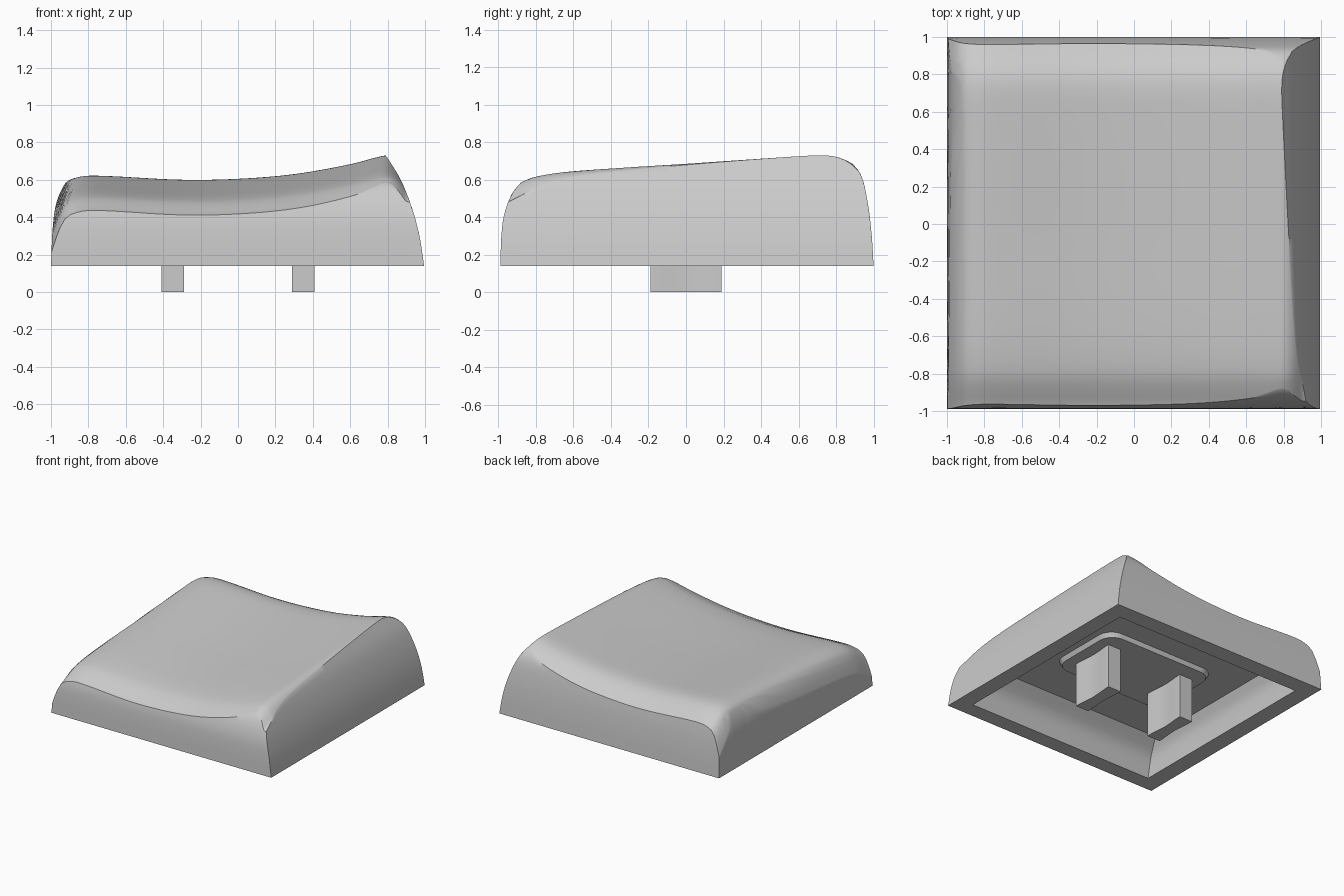
import bpy, bmesh, math

cube = bpy.data.objects.get("Cube")
if cube:
    bpy.data.objects.remove(cube, do_unlink=True)

grey = bpy.data.materials.new("plain grey")
grey.use_nodes = True
grey.diffuse_color = (0.6, 0.6, 0.6, 1)
grey.node_tree.nodes["Principled BSDF"].inputs["Base Color"].default_value = (0.6, 0.6, 0.6, 1)


def curve(points):
    """Smooth function through (input, output) points."""
    n = len(points)
    slopes = []
    for i in range(n):
        a, b = points[max(i - 1, 0)], points[min(i + 1, n - 1)]
        slopes.append((b[1] - a[1]) / (b[0] - a[0]))

    def f(t):
        t = min(max(t, points[0][0]), points[-1][0])
        i = 0
        while i < n - 2 and t > points[i + 1][0]:
            i += 1
        (x0, y0), (x1, y1) = points[i], points[i + 1]
        h = x1 - x0
        s = (t - x0) / h
        return ((1 + 2 * s) * (1 - s) ** 2 * y0 + s * (1 - s) ** 2 * h * slopes[i]
                + s * s * (3 - 2 * s) * y1 + s * s * (s - 1) * h * slopes[i + 1])
    return f


BASE = 0.14
CEILING = 0.40
STEPS = 44

# Outer wall positions by height
left = curve([(.14, -1), (.35, -.99), (.48, -.97), (.58, -.925), (.7, -.84)])
right = curve([(.14, .995), (.3, .97), (.45, .93), (.6, .87), (.7, .81), (.75, .775)])
front = curve([(.14, -.99), (.3, -.984), (.41, -.97), (.52, -.93), (.585, -.88), (.7, -.77)])
back = curve([(.14, 1), (.3, .99), (.48, .968), (.63, .93), (.7, .87), (.75, .8)])

# Height of the dished top: a profile across plus a fall along the depth
across = curve([(-1, .4), (-.97, .49), (-.93, .575), (-.87, .61), (-.77, .622), (-.3, .6),
                (0, .605), (.3, .63), (.6, .683), (.75, .722), (.8, .729), (.85, .71), (.9, .66)])
along = curve([(-1, -.2), (-.95, -.18), (-.88, -.145), (-.8, -.113), (-.6, -.085), (0, -.045),
               (.6, -.005), (.72, 0), (.8, -.008), (.87, -.035), (.93, -.075), (1, -.125)])

# Cavity wall positions by height
in_left = curve([(.14, -.86), (.3, -.84), (.4, -.79)])
in_right = curve([(.14, .86), (.3, .78), (.4, .68)])
in_front = curve([(.14, -.86), (.3, -.8), (.4, -.69)])
in_back = curve([(.14, .86), (.3, .8), (.4, .7)])


def outer(u, v, z):
    return (left(z) + (right(z) - left(z)) * u, front(z) + (back(z) - front(z)) * v, z)


def inner(u, v, z):
    return (in_left(z) + (in_right(z) - in_left(z)) * u,
            in_front(z) + (in_back(z) - in_front(z)) * v, z)


def top_height(u, v):
    z = 0.5
    for _ in range(40):
        x, y, _z = outer(u, v, z)
        z += 0.5 * (across(x) + along(y) - z)
    return z


def finish(name, bm, angle=35):
    bmesh.ops.recalc_face_normals(bm, faces=bm.faces)
    mesh = bpy.data.meshes.new(name)
    bm.to_mesh(mesh)
    bm.free()
    mesh.materials.append(grey)
    obj = bpy.data.objects.new(name, mesh)
    bpy.context.collection.objects.link(obj)
    bpy.ops.object.select_all(action='DESELECT')
    obj.select_set(True)
    bpy.context.view_layer.objects.active = obj
    bpy.ops.object.shade_smooth_by_angle(angle=math.radians(angle))
    return obj


def bridge(bm, a, b):
    for i in range(len(a)):
        j = (i + 1) % len(a)
        bm.faces.new((a[i], a[j], b[j], b[i]))


# Cap shell: dished top, bowed walls, flat rim and hollow underside
bm = bmesh.new()
params = [(1 - math.cos(math.pi * i / STEPS)) / 2 for i in range(STEPS + 1)]
grid = [[bm.verts.new(outer(u, v, top_height(u, v))) for v in params] for u in params]
for i in range(STEPS):
    for j in range(STEPS):
        bm.faces.new((grid[i][j], grid[i + 1][j], grid[i + 1][j + 1], grid[i][j + 1]))

N = STEPS
border = ([(i, 0) for i in range(N)] + [(N, j) for j in range(N)]
          + [(i, N) for i in range(N, 0, -1)] + [(0, j) for j in range(N, 0, -1)])
ring = [grid[i][j] for i, j in border]
rim_z = [vert.co.z for vert in ring]
LEVELS = 14
for k in range(1, LEVELS + 1):
    t = 1 - k / LEVELS
    lower = [bm.verts.new(outer(params[i], params[j], BASE + t * (z - BASE)))
             for (i, j), z in zip(border, rim_z)]
    bridge(bm, ring, lower)
    ring = lower
for k in range(9):
    z = BASE + (CEILING - BASE) * k / 8
    upper = [bm.verts.new(inner(params[i], params[j], z)) for i, j in border]
    bridge(bm, ring, upper)
    ring = upper
bm.faces.new(ring)
finish("cap_shell", bm)


def prism(name, outline, low, high, flare=0.0):
    """Extrude an outline; flare widens its upper end."""
    bm = bmesh.new()
    ends = [[bm.verts.new((x * (1 + f), y * (1 + f), z)) for x, y in outline]
            for z, f in ((low, 0), (high, flare))]
    bridge(bm, ends[0], ends[1])
    for end in ends:
        bm.faces.new(end)
    return finish(name, bm)


# Rounded mounting pad under the ceiling
pad = []
for sx, sy, start in ((1, 1, 0), (-1, 1, 90), (-1, -1, 180), (1, -1, 270)):
    for k in range(9):
        a = math.radians(start + k * 90 / 8)
        pad.append((sx * 0.38 + 0.12 * math.cos(a), sy * 0.2 + 0.12 * math.sin(a)))
prism("mounting_pad", pad, 0.365, 0.42, 0.06)

# Two slightly waisted stems
side = [(0.06 - 0.012 * math.cos(math.pi * t / 2) ** 2, 0.19 * t)
        for t in [k / 6 for k in range(-6, 7)]]
for name, cx in (("left_stem", 0.35), ("right_stem", -0.35)):
    outline = [(cx + x, y) for x, y in side] + [(cx - x, y) for x, y in reversed(side)]
    prism(name, outline, 0, 0.4)
